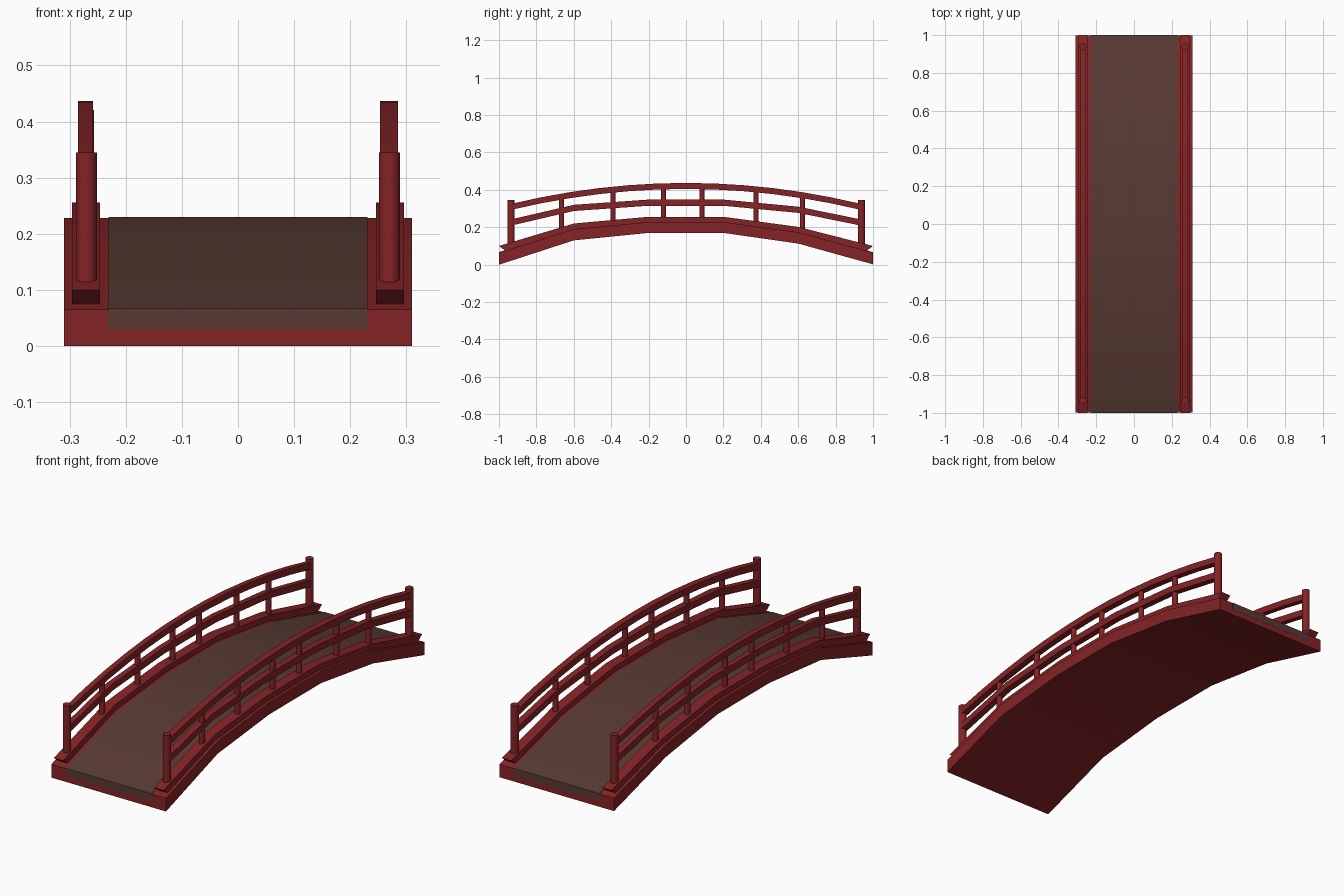
import bpy
import bmesh

if "Cube" in bpy.data.objects:
    bpy.data.objects.remove(bpy.data.objects["Cube"], do_unlink=True)


def make_material(name, rgb):
    mat = bpy.data.materials.new(name)
    mat.use_nodes = True
    mat.diffuse_color = (*rgb, 1)
    mat.node_tree.nodes["Principled BSDF"].inputs["Base Color"].default_value = (*rgb, 1)
    return mat


RED = make_material("red lacquer", (0.235, 0.017, 0.019))
BROWN = make_material("brown planking", (0.098, 0.042, 0.032))


def finish(name, bm, mat):
    bmesh.ops.recalc_face_normals(bm, faces=bm.faces)
    mesh = bpy.data.meshes.new(name)
    bm.to_mesh(mesh)
    bm.free()
    mesh.materials.append(mat)
    obj = bpy.data.objects.new(name, mesh)
    bpy.context.collection.objects.link(obj)
    bpy.ops.object.select_all(action="DESELECT")
    obj.select_set(True)
    bpy.context.view_layer.objects.active = obj
    bpy.ops.object.shade_smooth_by_angle()
    return obj


def beam(name, x0, x1, top, bottom, mat):
    """Sweep a box section along matching top and bottom (y, z) paths."""
    bm = bmesh.new()
    rings = [[bm.verts.new(co) for co in
              ((x0, *t), (x1, *t), (x1, *b), (x0, *b))]
             for t, b in zip(top, bottom)]
    for a, b in zip(rings, rings[1:]):
        for i in range(4):
            j = (i + 1) % 4
            bm.faces.new((a[i], a[j], b[j], b[i]))
    bm.faces.new(rings[0])
    bm.faces.new(rings[-1])
    return finish(name, bm, mat)


def post(name, x, y, z0, z1, radius):
    bm = bmesh.new()
    bmesh.ops.create_cone(bm, cap_ends=True, segments=16, radius1=radius,
                          radius2=radius, depth=z1 - z0)
    bmesh.ops.translate(bm, verts=bm.verts, vec=(x, y, (z0 + z1) / 2))
    return finish(name, bm, RED)


def shift(path, dz):
    return [(y, z + dz) for y, z in path]


def height(path, y):
    """Height of a (y, z) path at y."""
    for (ya, za), (yb, zb) in zip(path, path[1:]):
        if ya <= y <= yb:
            return za + (zb - za) * (y - ya) / (yb - ya)


# Arched slab with planking let into its top
slab_bottom = [(-0.999, 0), (-0.6, 0.13), (-0.2, 0.17), (0.2, 0.17),
               (0.6, 0.113), (0.999, 0.002)]
slab_top = [(-0.999, 0.065), (-0.6, 0.19), (-0.2, 0.228), (0.2, 0.228),
            (0.6, 0.173), (0.999, 0.065)]
beam("arched_slab", -0.31, 0.31, slab_top, slab_bottom, RED)
plank_top = shift(slab_top, 0.002)
plank_top[0], plank_top[-1] = (-1, 0.067), (1, 0.067)
beam("deck_planking", -0.231, 0.231, plank_top, shift(plank_top, -0.037), BROWN)

# Paths of kerb and rails
kerb_top = [(-1, 0.1), (-0.6, 0.22), (-0.2, 0.256), (0.2, 0.256),
            (0.6, 0.202), (1, 0.1)]
kerb_bottom = list(slab_top)
kerb_bottom[0], kerb_bottom[-1] = (-0.965, 0.074), (0.965, 0.074)
mid_top = [(-0.935, 0.242), (-0.6, 0.32), (-0.2, 0.348), (0.2, 0.348),
           (0.6, 0.31), (0.935, 0.242)]
top_rail = [(y, 0.437 - 0.128 * y * y)
            for y in (0.935 * i / 6 for i in range(-6, 7))]
post_ys = (-0.665, -0.39, -0.12, 0.085, 0.375, 0.622)

# Railing on each side
for side, s in (("left", 1), ("right", -1)):
    beam(f"{side}_kerb", s * 0.246, s * 0.296, kerb_top, kerb_bottom, RED)
    inner = 0.253 if s > 0 else 0.258
    beam(f"{side}_middle_rail", s * inner, s * 0.285, mid_top, shift(mid_top, -0.033), RED)
    beam(f"{side}_top_rail", s * inner, s * 0.285, top_rail, shift(top_rail, -0.032), RED)
    for end, y in (("front", -0.935), ("back", 0.938)):
        post(f"{side}_{end}_end_post", s * 0.27, y, 0.11, 0.345, 0.0185)
    for i, y in enumerate(post_ys, 1):
        post(f"{side}_baluster_{i}", s * 0.27, y, height(kerb_top, y) - 0.01,
             height(top_rail, y) - 0.015, 0.0135)
